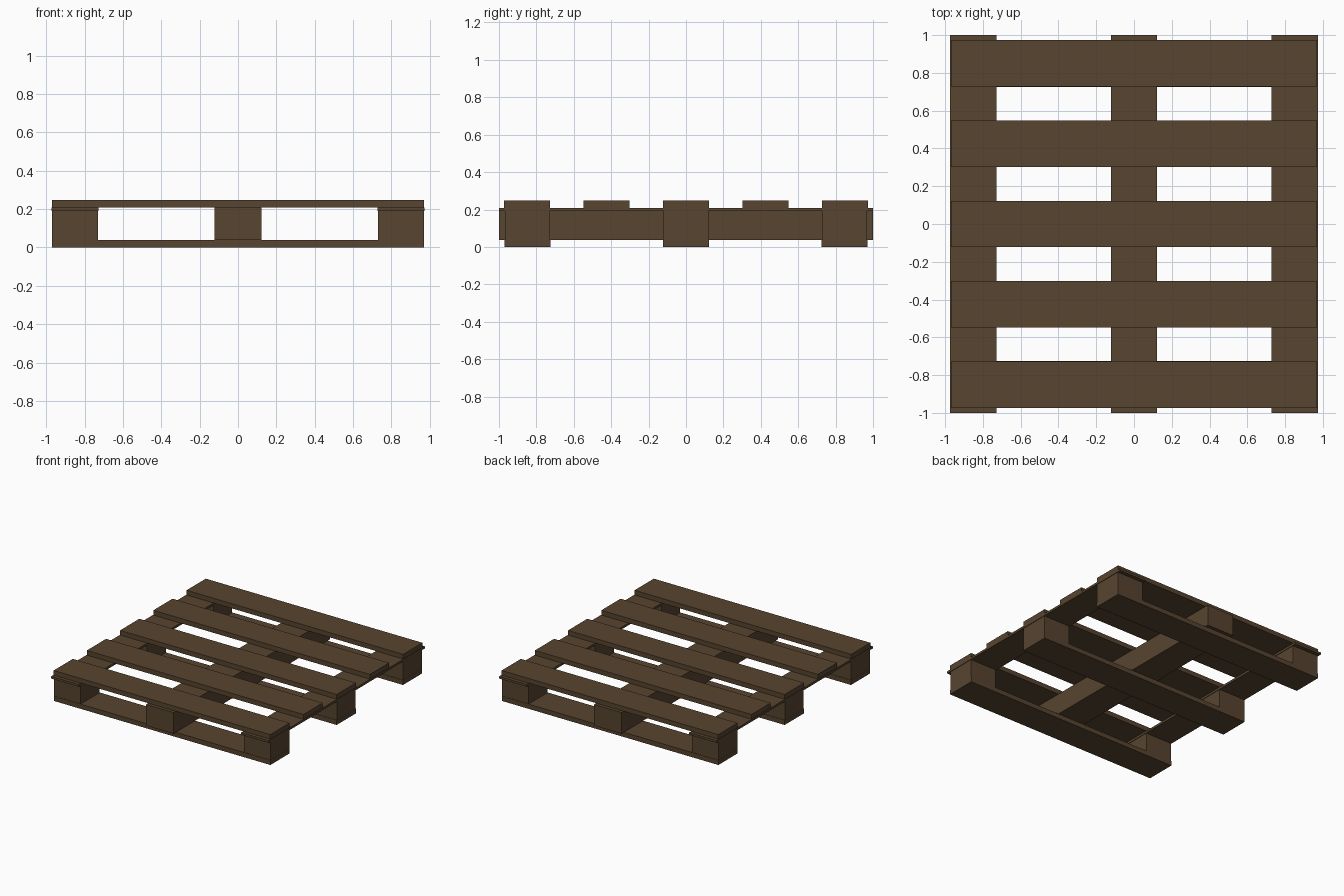
import bpy
import bmesh
from mathutils import Matrix, Vector

if "Cube" in bpy.data.objects:
    bpy.data.objects.remove(bpy.data.objects["Cube"])

wood = bpy.data.materials.new("brown_wood")
wood.diffuse_color = (0.095, 0.058, 0.029, 1)
wood.use_nodes = True
wood.node_tree.nodes["Principled BSDF"].inputs["Base Color"].default_value = wood.diffuse_color


def plank(name, x, y, z):
    """Box spanning the given (min, max) ranges."""
    size = Vector([r[1] - r[0] for r in (x, y, z)])
    mid = Vector([(r[0] + r[1]) / 2 for r in (x, y, z)])
    bm = bmesh.new()
    bmesh.ops.create_cube(bm, size=1, matrix=Matrix.Translation(mid) @ Matrix.Diagonal((*size, 1)))
    mesh = bpy.data.meshes.new(name)
    bm.to_mesh(mesh)
    bm.free()
    mesh.materials.append(wood)
    bpy.context.collection.objects.link(bpy.data.objects.new(name, mesh))


def span(centre, width):
    return (centre - width / 2, centre + width / 2)


W = 0.246                               # board width
HALF_X = 0.97
Z_BASE, Z_BLOCK, Z_STRINGER, Z_TOP = 0.038, 0.191, 0.209, 0.247

# Five deck boards across the top
for i in range(5):
    plank(f"deck_board_{i + 1}", (-HALF_X, HALF_X), span((i - 2) * 0.425, W), (Z_STRINGER, Z_TOP))

# Three base boards on the ground
for i in (-1, 0, 1):
    plank(f"base_board_{i + 2}", (-HALF_X, HALF_X), span(i * 0.848, W), (0, Z_BASE))

# Full-height beam down the middle
plank("centre_beam", span(0, W), (-1, 1), (Z_BASE, Z_STRINGER))

# Thin stringers and spacer blocks along both sides
for side, label in ((-1, "left"), (1, "right")):
    plank(f"{label}_stringer", span(side * 0.85, W), (-1, 1), (Z_BLOCK, Z_STRINGER))
    for i in (-1, 0, 1):
        plank(f"{label}_block_{i + 2}", span(side * 0.85, 0.238), span(i * 0.848, 0.24), (Z_BASE, Z_BLOCK))
